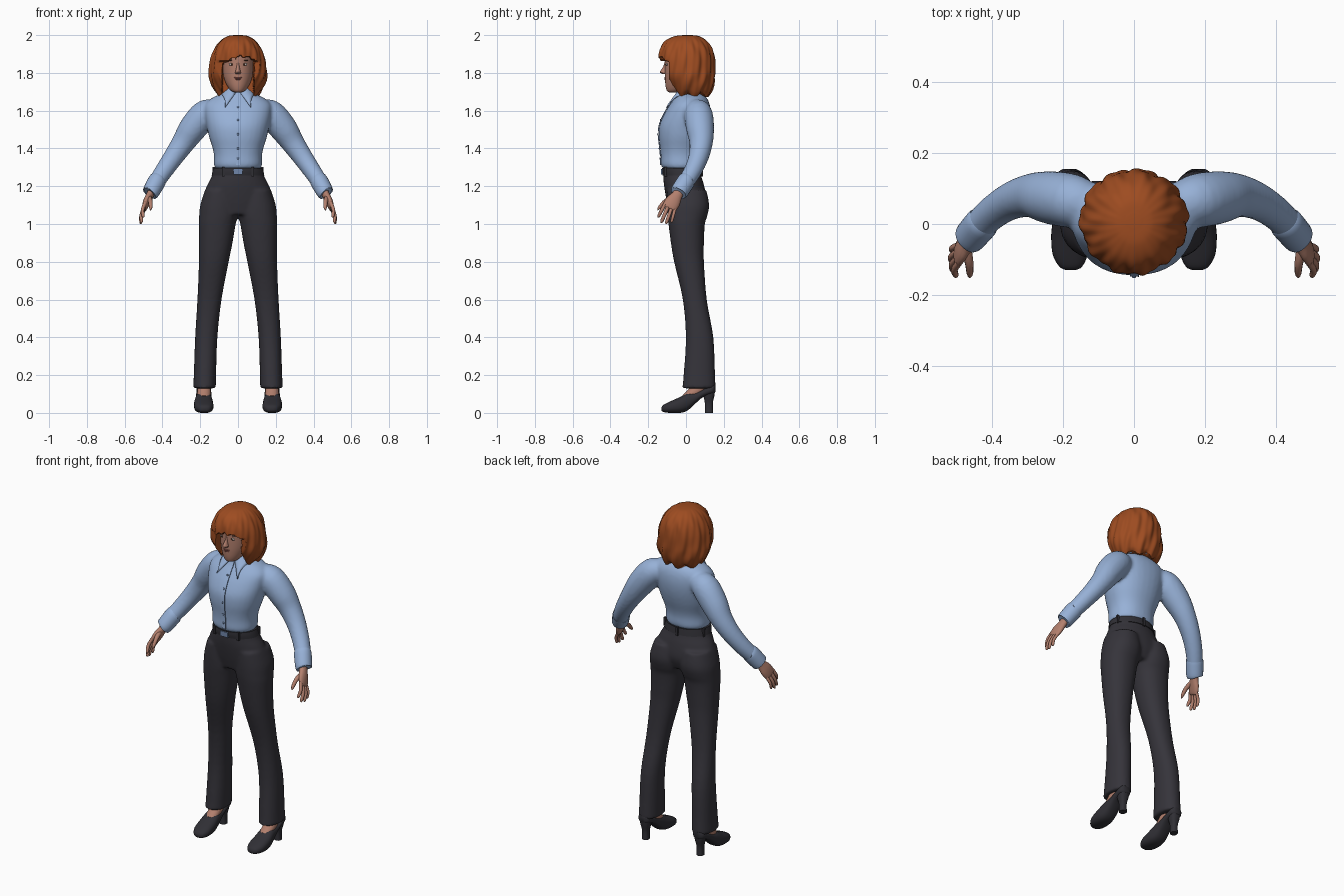
import bpy, bmesh, math
from mathutils import Vector, Matrix

if "Cube" in bpy.data.objects:
    bpy.data.objects.remove(bpy.data.objects["Cube"])


def material(name, r, g, b):
    m = bpy.data.materials.new(name)
    m.diffuse_color = (r, g, b, 1)
    m.use_nodes = True
    m.node_tree.nodes["Principled BSDF"].inputs["Base Color"].default_value = m.diffuse_color
    return m


SHIRT = material("blue cotton", 0.31, 0.44, 0.68)
TRIM = material("dark blue trim", 0.16, 0.24, 0.40)
CLOTH = material("charcoal cloth", 0.036, 0.034, 0.043)
LEATHER = material("dark leather", 0.030, 0.029, 0.036)
SKIN = material("skin", 0.45, 0.215, 0.155)
LIP = material("lip", 0.33, 0.11, 0.09)
HAIR = material("auburn hair", 0.34, 0.072, 0.015)
BROW = material("dark brown", 0.05, 0.02, 0.01)
WHITE = material("eye white", 0.55, 0.5, 0.47)


def dense(rows, k=4):
    """Catmull-Rom interpolation of number rows."""
    out = []
    for i in range(len(rows) - 1):
        a, b, c, d = (rows[max(i - 1, 0)], rows[i], rows[i + 1], rows[min(i + 2, len(rows) - 1)])
        for j in range(k):
            t = j / k
            out.append([0.5 * (2 * q + (r - p) * t + (2 * p - 5 * q + 4 * r - s) * t * t
                               + (3 * q - p - 3 * r + s) * t ** 3) for p, q, r, s in zip(a, b, c, d)])
    return out + [list(rows[-1])]


def skin(bm, rings):
    """Closed surface through equal rings of points."""
    vs = [[bm.verts.new(p) for p in ring] for ring in rings]
    n = len(vs[0])
    for a, b in zip(vs, vs[1:]):
        for i in range(n):
            bm.faces.new((a[i], a[(i + 1) % n], b[(i + 1) % n], b[i]))
    bm.faces.new(vs[0])
    bm.faces.new(vs[-1])


def oval(row, n, power=2.0):
    s, cx, hx, v0, v1 = row
    pts = []
    for i in range(n):
        a = 2 * math.pi * i / n
        c, d = math.cos(a), math.sin(a)
        e = 2 / power
        pts.append((cx + max(hx, .001) * math.copysign(abs(c) ** e, c),
                    (v0 + v1) / 2 + (v1 - v0) / 2 * math.copysign(abs(d) ** e, d), s))
    return pts


def loft(bm, rows, n=32, power=2.0, side=1, along_y=False, k=4):
    """Rows are (height, centre x, half width, front, back)."""
    rings = [oval(r, n, power) for r in dense(rows, k)]
    if along_y:
        rings = [[(x, z, y) for x, y, z in r] for r in rings]
    skin(bm, [[(x * side, y, z) for x, y, z in r] for r in rings])


def tube(bm, rows, ref=(0, 1, 0), n=16, side=1, k=4):
    """Rows are (x, y, z, radius along ref, radius across)."""
    rows = dense(rows, k)
    rings = []
    for i, r in enumerate(rows):
        t = (Vector(rows[min(i + 1, len(rows) - 1)][:3]) - Vector(rows[max(i - 1, 0)][:3])).normalized()
        n1 = Vector(ref)
        n1 = (n1 - t * n1.dot(t)).normalized()
        n2 = t.cross(n1)
        ring = []
        for j in range(n):
            a = 2 * math.pi * j / n
            p = Vector(r[:3]) + n1 * math.cos(a) * max(r[3], .001) + n2 * math.sin(a) * max(r[4], .001)
            ring.append((p.x * side, p.y, p.z))
        rings.append(ring)
    skin(bm, rings)


def ball(bm, loc, size):
    bmesh.ops.create_uvsphere(bm, u_segments=16, v_segments=10, radius=1,
                              matrix=Matrix.Translation(loc) @ Matrix.Diagonal((*size, 1)))


def box(bm, loc, size):
    bmesh.ops.create_cube(bm, size=1, matrix=Matrix.Translation(loc) @ Matrix.Diagonal((*size, 1)))


def finish(name, bm, mat, mirror=False, fuse=0):
    bmesh.ops.recalc_face_normals(bm, faces=bm.faces[:])
    me = bpy.data.meshes.new(name)
    bm.to_mesh(me)
    bm.free()
    me.materials.append(mat)
    ob = bpy.data.objects.new(name, me)
    bpy.context.scene.collection.objects.link(ob)
    bpy.ops.object.select_all(action='DESELECT')
    ob.select_set(True)
    bpy.context.view_layer.objects.active = ob
    bpy.ops.object.shade_smooth_by_angle(angle=math.radians(50))
    if mirror:
        ob.modifiers.new("mirror", 'MIRROR').use_mirror_merge = False
    if fuse:
        m = ob.modifiers.new("fuse", 'REMESH')
        m.mode, m.voxel_size, m.use_smooth_shade = 'VOXEL', fuse, True
        s = ob.modifiers.new("soften", 'SMOOTH')
        s.factor, s.iterations = 0.5, 6
    return ob


# Trousers: hips and two flared legs fused together
bm = bmesh.new()
loft(bm, [(1.30, 0, .125, -.12, .072), (1.25, 0, .14, -.12, .082), (1.2, 0, .166, -.116, .097),
          (1.12, 0, .19, -.102, .108), (1.05, 0, .165, -.085, .085)])
LEG = [(1.18, .095, .08, -.10, .108), (1.1, .1, .1, -.1, .123), (1.04, .104, .102, -.097, .112),
       (1.0, .110, .098, -.093, .1), (.9, .118, .089, -.08, .095), (.8, .128, .079, -.063, .095),
       (.6, .151, .064, -.017, .11), (.4, .168, .059, -.001, .145), (.2, .175, .059, -.013, .154),
       (.13, .177, .06, -.02, .157)]
for s in (1, -1):
    loft(bm, LEG, side=s, power=2.2)
finish("trousers", bm, CLOTH, fuse=.009)

# Shirt: torso and sleeves fused together
TORSO = [(1.293, 0, .118, -.12, .07), (1.312, 0, .127, -.133, .08), (1.36, 0, .127, -.134, .082),
         (1.40, 0, .134, -.137, .09), (1.46, 0, .153, -.144, .11), (1.52, 0, .166, -.141, .125),
         (1.58, 0, .176, -.117, .131), (1.63, 0, .176, -.087, .126), (1.665, 0, .142, -.062, .112),
         (1.69, 0, .087, -.05, .09), (1.705, 0, .055, -.04, .07)]
SLEEVE = [(.12, .055, 1.60, .06), (.175, .065, 1.58, .076), (.24, .075, 1.505, .074), (.29, .08, 1.43, .062),
          (.345, .065, 1.35, .053), (.40, .03, 1.27, .047), (.45, -.02, 1.195, .043)]
bm = bmesh.new()
loft(bm, TORSO, power=2.2)
for s in (1, -1):
    tube(bm, [(*p, p[3]) for p in SLEEVE], n=24, side=s)
finish("shirt", bm, SHIRT, fuse=.009)

# Shirt cuffs
bm = bmesh.new()
tube(bm, [(.425, .006, 1.232, .044, .044), (.43, 0, 1.225, .048, .048), (.46, -.035, 1.171, .047, .045),
          (.465, -.04, 1.163, .042, .04)], n=24)
finish("cuff", bm, SHIRT, mirror=True)

# Front closure strip and buttons
front = [(r[0], r[3]) for r in dense(TORSO[1:10])]
bm = bmesh.new()
skin(bm, [[(x, y + d, z) for x, d in ((-.011, 0), (-.011, -.004), (.011, -.004), (.011, 0))] for z, y in front])
finish("button_strip", bm, SHIRT)
bm = bmesh.new()
for z, y in front[3:-5:5]:
    ball(bm, (0, y - .004, z), (.006, .004, .006))
skin(bm, [[(x, y + d, z) for x, d in ((.011, 0), (.011, -.0045), (.0135, -.0045), (.0135, 0))] for z, y in front])
finish("buttons_and_seam", bm, TRIM)

# Pointed collar
bm = bmesh.new()
grid = []
for i in range(41):
    u = -1 + i / 20
    a, e, sg = math.pi / 2 + u * math.pi * .93, abs(u) ** 6, -math.copysign(1, u)
    col = []
    for v in (0, .25, .5, .75, 1):
        r = .052 + .033 * v
        col.append(bm.verts.new((r * math.cos(a) + sg * .05 * e * v, .015 + 1.15 * r * math.sin(a) - .022 * e * v,
                                 1.735 - .04 * abs(u) ** 4 - .04 * v - .04 * v * e)))
    grid.append(col)
for p, q in zip(grid, grid[1:]):
    for j in range(4):
        bm.faces.new((p[j], p[j + 1], q[j + 1], q[j]))
collar = finish("collar", bm, SHIRT)
sol = collar.modifiers.new("thickness", 'SOLIDIFY')
sol.thickness, sol.offset = .007, 0

# Belt, belt loops and buckle
bm = bmesh.new()
loft(bm, [(1.258, 0, .139, -.124, .085), (1.278, 0, .135, -.127, .082), (1.297, 0, .13, -.127, .079)], n=48)
for deg in (-125, -55, 20, 90, 160):
    a = math.radians(deg)
    box(bm, (.135 * math.cos(a), -.0225 + .105 * math.sin(a), 1.277), (.014, .014, .05))
finish("belt", bm, LEATHER)
bm = bmesh.new()
box(bm, (0, -.128, 1.277), (.05, .01, .03))
finish("buckle", bm, TRIM)

# Hands with four fingers and a thumb
bm = bmesh.new()
W = (0, .86, -.5)
tube(bm, [(.445, -.02, 1.20, .026, .022), (.465, -.045, 1.155, .028, .02), (.482, -.068, 1.12, .04, .019),
          (.495, -.087, 1.088, .038, .014), (.498, -.091, 1.08, .026, .006)], ref=W)
for k, tip, r in ((-.03, (.503, -.148, 1.035), .0095), (-.01, (.513, -.132, 1.006), .01),
                  (.01, (.517, -.106, 1.0), .0095), (.029, (.515, -.077, 1.008), .0085)):
    b = Vector((.492, -.083, 1.096)) + Vector(W) * k
    t = Vector(tip)
    m = b.lerp(t, .5) + Vector((.008, 0, 0))
    tube(bm, [(*b, r, r), (*m, r, r), (*b.lerp(t, .9), r * .85, r * .85), (*t, .002, .002)], ref=W, n=10)
tube(bm, [(.472, -.07, 1.14, .015, .015), (.464, -.11, 1.12, .012, .012), (.462, -.14, 1.088, .009, .009),
          (.463, -.15, 1.073, .002, .002)], ref=(1, 0, 0), n=10)
finish("hand", bm, SKIN, mirror=True)

# Shoes, block heels and visible feet
bm = bmesh.new()
loft(bm, [(-.13, .178, .012, .012, .028), (-.12, .178, .032, .005, .042), (-.085, .18, .049, 0, .06),
          (-.03, .182, .051, 0, .085), (.01, .182, .046, .014, .107), (.05, .181, .041, .05, .112),
          (.09, .181, .04, .083, .125), (.14, .181, .036, .1, .15), (.155, .181, .018, .11, .148)],
     n=24, power=2.5, along_y=True)
loft(bm, [(0, .181, .02, .1, .143), (.05, .181, .019, .1, .142), (.09, .181, .028, .092, .15),
          (.125, .181, .034, .085, .155)], n=20, power=2.6)
finish("shoe", bm, LEATHER, mirror=True)
bm = bmesh.new()
tube(bm, [(.18, .085, .17, .036, .034), (.18, .06, .125, .04, .036), (.18, .03, .1, .03, .036),
          (.18, -.01, .075, .02, .03)])
finish("foot", bm, SKIN, mirror=True)

# Head, neck, nose and chin
bm = bmesh.new()
loft(bm, [(1.697, 0, .018, -.09, -.04), (1.705, 0, .036, -.101, -.01), (1.73, 0, .056, -.108, .03),
          (1.765, 0, .072, -.111, .06), (1.80, 0, .079, -.112, .07), (1.85, 0, .081, -.112, .075),
          (1.90, 0, .08, -.11, .08), (1.94, 0, .06, -.08, .06), (1.955, 0, .03, -.03, .03)])
tube(bm, [(0, .035, 1.63, .055, .055), (0, .012, 1.70, .046, .047), (0, -.005, 1.78, .046, .046)])
loft(bm, [(1.86, 0, .007, -.112, -.09), (1.835, 0, .008, -.12, -.09), (1.81, 0, .013, -.136, -.09),
          (1.802, 0, .016, -.138, -.09), (1.793, 0, .011, -.122, -.09)], n=16)
finish("head", bm, SKIN)

# Facial features
for name, mat, loc, size in (("eye", WHITE, (.034, -.101, 1.845), (.015, .005, .0065)),
                             ("iris", BROW, (.033, -.1035, 1.845), (.006, .004, .006)),
                             ("eyebrow", BROW, (.036, -.1, 1.866), (.019, .005, .003))):
    bm = bmesh.new()
    ball(bm, loc, size)
    finish(name, bm, mat, mirror=True)
bm = bmesh.new()
ball(bm, (0, -.1085, 1.775), (.021, .006, .005))
ball(bm, (0, -.1085, 1.767), (.017, .006, .005))
finish("lips", bm, LIP)

# Wavy shoulder-length hair with a fringe, cut back around the face
PROFILE = [(2.0, 0, .02, -.01, .03), (1.994, 0, .055, -.06, .07), (1.97, 0, .092, -.108, .11),
           (1.93, 0, .121, -.134, .137), (1.88, 0, .141, -.143, .149), (1.82, 0, .15, -.138, .152),
           (1.78, 0, .151, -.125, .152), (1.74, 0, .142, -.1, .147), (1.705, 0, .125, -.08, .135),
           (1.685, 0, .108, -.065, .12)]
rings = []
rows = dense(PROFILE, 8)
for i, row in enumerate(rows):
    t = i / (len(rows) - 1)
    ring = []
    for x, y, z in oval(row, 144):
        a = math.atan2(y, x)
        f = 1 + min(1, t * 3) * (.026 * math.sin(11 * a + 2.5 * math.sin(z * 16)) + .014 * math.sin(23 * a - z * 22))
        x, y = x * f, y * f
        fringe = 1.883 - 4 * (x - .025) ** 2 + .005 * math.sin(x * 150)
        if z < 1.86:
            y = max(y, -.09)
        if z < fringe and abs(x) < .083 and y < 0:
            y = max(y, -.025)
        ring.append((x, y, z + t ** 5 * .013 * math.sin(9 * a + 1)))
    rings.append(ring)
bm = bmesh.new()
skin(bm, rings)
finish("hair", bm, HAIR)
